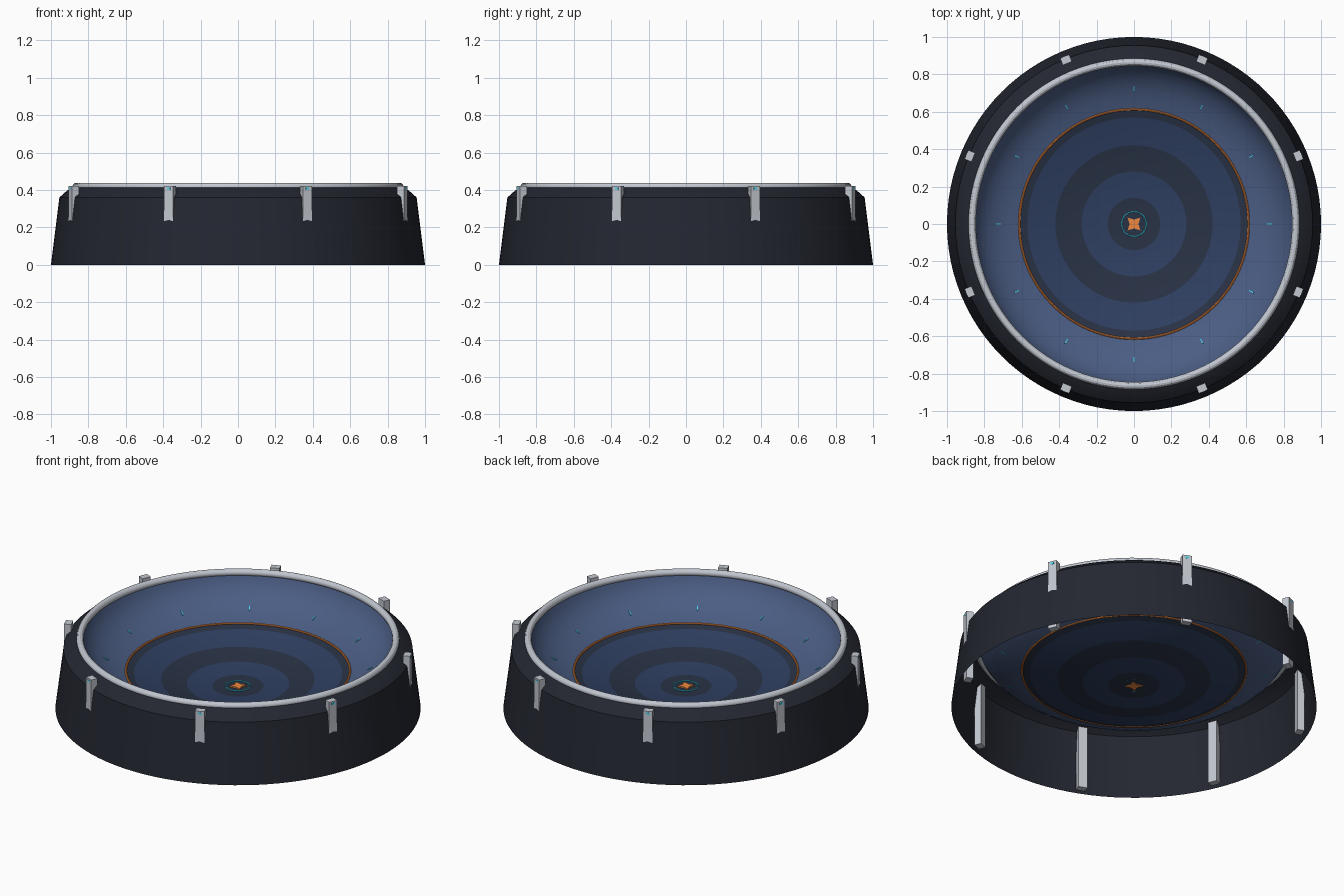
import bpy, bmesh, math
from mathutils import Matrix, Vector

if "Cube" in bpy.data.objects:
    bpy.data.objects.remove(bpy.data.objects["Cube"])

SEG = 96


def material(name, rgb):
    m = bpy.data.materials.new(name)
    m.diffuse_color = (*rgb, 1)
    m.use_nodes = True
    m.node_tree.nodes["Principled BSDF"].inputs["Base Color"].default_value = m.diffuse_color
    return m


DARK = material("dark_shell", (0.017, 0.02, 0.03))
NAVY = material("navy", (0.028, 0.05, 0.12))
SLATE = material("slate", (0.022, 0.032, 0.06))
BLUE = material("wall_blue", (0.07, 0.11, 0.23))
ORANGE = material("orange", (0.85, 0.25, 0.05))
CYAN = material("cyan", (0.05, 0.65, 0.85))
METAL = material("pale_metal", (0.55, 0.58, 0.64))


def finish(name, bm, mats, smooth=True):
    me = bpy.data.meshes.new(name)
    bm.to_mesh(me)
    bm.free()
    ob = bpy.data.objects.new(name, me)
    bpy.context.collection.objects.link(ob)
    for m in mats:
        me.materials.append(m)
    if smooth:
        bpy.ops.object.select_all(action='DESELECT')
        bpy.context.view_layer.objects.active = ob
        ob.select_set(True)
        bpy.ops.object.shade_smooth_by_angle(angle=math.radians(30))
    return ob


def lathe(name, profile, mats, bands=None, closed=False):
    """Revolve (r, z) points around z; bands gives a material slot per segment."""
    bm = bmesh.new()
    rings = []
    for r, z in profile:
        if r == 0:
            rings.append([bm.verts.new((0, 0, z))] * SEG)
        else:
            rings.append([bm.verts.new((r * math.cos(2 * math.pi * i / SEG),
                                        r * math.sin(2 * math.pi * i / SEG), z)) for i in range(SEG)])
    for k in range(len(rings) if closed else len(rings) - 1):
        a, b = rings[k], rings[(k + 1) % len(rings)]
        for i in range(SEG):
            j = (i + 1) % SEG
            vs = list(dict.fromkeys((a[i], a[j], b[j], b[i])))
            f = bm.faces.new(vs)
            f.material_index = bands[k] if bands else 0
    return finish(name, bm, mats)


def torus(name, R, r, z, mat, n=12):
    pts = [(R + r * math.cos(-2 * math.pi * i / n), z + r * math.sin(-2 * math.pi * i / n)) for i in range(n)]
    return lathe(name, pts[::-1], [mat], closed=True)


def radial_boxes(name, count, start, r, z, size, mat, tilt=0):
    """Ring of boxes; size is (radial, tangential, height)."""
    bm = bmesh.new()
    for i in range(count):
        mtx = (Matrix.Rotation(start + 2 * math.pi * i / count, 4, 'Z') @ Matrix.Translation((r, 0, z))
               @ Matrix.Rotation(-tilt, 4, 'Y') @ Matrix.Diagonal((*size, 1)))
        bmesh.ops.create_cube(bm, size=1, matrix=mtx)
    return finish(name, bm, [mat], smooth=False)


def floor_z(r):
    return 0.13 + 0.095 * (r / 0.615) ** 2


# Outer skirt, open underneath
lathe("outer_skirt", [(1.0, 0), (0.955, 0.36), (0.91, 0.4), (0.865, 0.42)], [DARK])

# Dished floor with alternating colour bands
edges = [0, 0.07, 0.14, 0.21, 0.28, 0.35, 0.42, 0.495, 0.57, 0.615]
lathe("dish_floor", [(r, floor_z(r)) for r in edges], [SLATE, NAVY],
      bands=[0, 0, 1, 1, 0, 0, 1, 1, 0])

# Curved inner wall rising to the rim
wall = [(0.615, floor_z(0.615)), (0.67, 0.242), (0.725, 0.265), (0.775, 0.297),
        (0.815, 0.335), (0.843, 0.378), (0.858, 0.42)]
lathe("inner_wall", wall, [BLUE])

# Rim and line rings
torus("rim", 0.865, 0.02, 0.418, METAL)
torus("orange_ring", 0.613, 0.006, floor_z(0.613) + 0.002, ORANGE, 8)
torus("centre_ring", 0.066, 0.004, floor_z(0.066) + 0.004, CYAN, 8)

# Four pointed star in the centre
bm = bmesh.new()
pts = [Vector(((0.048 if i % 2 else 0.024) * math.cos(i * math.pi / 4),
               (0.048 if i % 2 else 0.024) * math.sin(i * math.pi / 4), 0.126)) for i in range(8)]
face = bm.faces.new([bm.verts.new(p) for p in pts])
top = bmesh.ops.extrude_face_region(bm, geom=[face])
bmesh.ops.translate(bm, vec=(0, 0, 0.012), verts=[v for v in top["geom"] if isinstance(v, bmesh.types.BMVert)])
bmesh.ops.recalc_face_normals(bm, faces=bm.faces)
finish("centre_star", bm, [ORANGE], smooth=False)

# Tick marks on the wall, posts through the skirt and their lamps
radial_boxes("wall_ticks", 12, 0, 0.725, 0.267, (0.03, 0.005, 0.006), CYAN, tilt=0.45)
radial_boxes("posts", 8, math.pi / 8, 0.95, 0.212, (0.04, 0.052, 0.42), METAL)
radial_boxes("post_lamps", 8, math.pi / 8, 0.966, 0.408, (0.01, 0.02, 0.012), CYAN)
